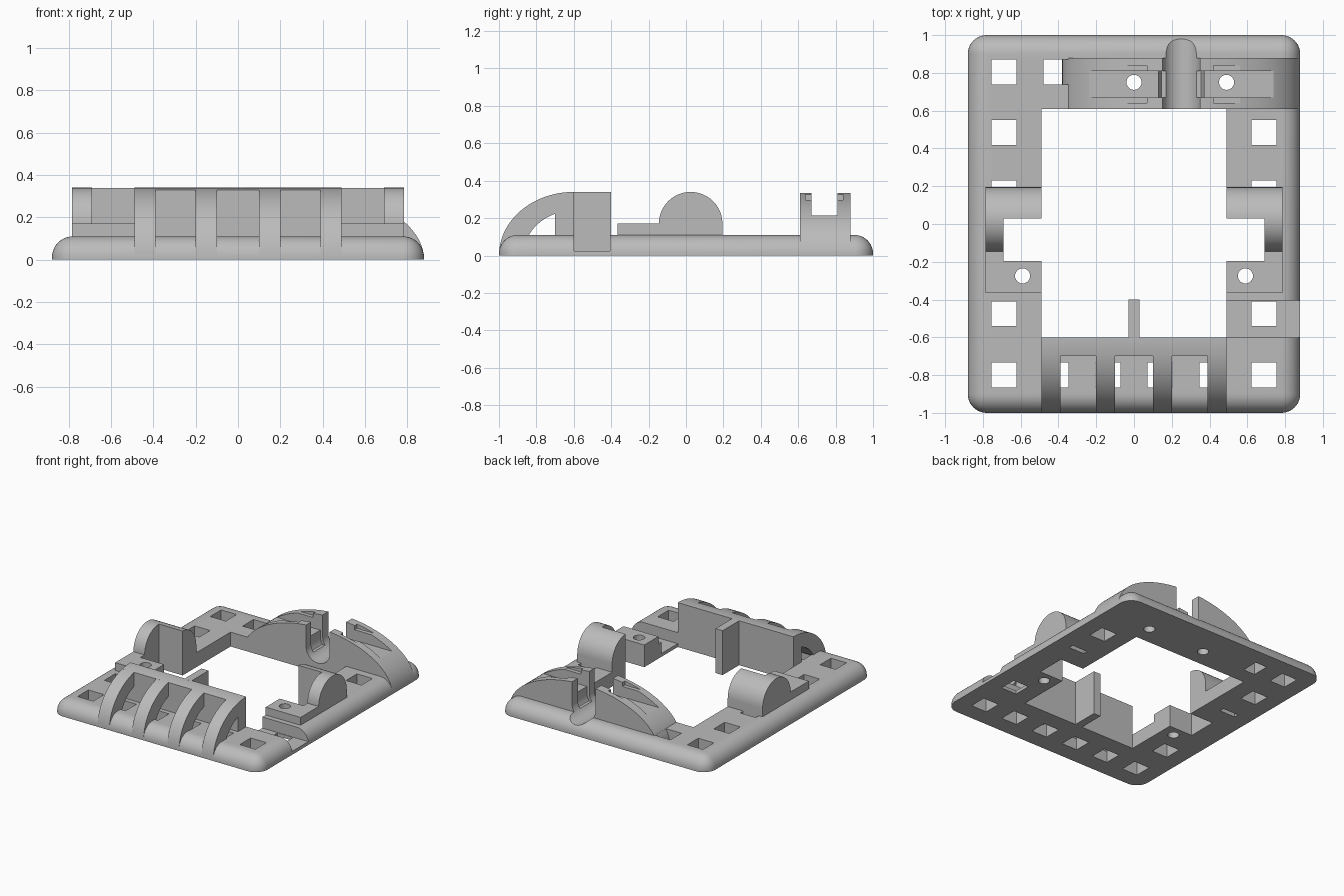
import bpy, bmesh, math
from mathutils import Vector

cube = bpy.data.objects.get("Cube")
if cube:
    bpy.data.objects.remove(cube, do_unlink=True)

grey = bpy.data.materials.new("plain grey")
grey.use_nodes = True
COLOUR = (0.5, 0.5, 0.5, 1)
grey.diffuse_color = COLOUR
grey.node_tree.nodes["Principled BSDF"].inputs["Base Color"].default_value = COLOUR


def finish(name, bm):
    bmesh.ops.recalc_face_normals(bm, faces=bm.faces)
    mesh = bpy.data.meshes.new(name)
    bm.to_mesh(mesh)
    bm.free()
    mesh.materials.append(grey)
    ob = bpy.data.objects.new(name, mesh)
    bpy.context.collection.objects.link(ob)
    return ob


def box(name, x, y, z):
    bm = bmesh.new()
    bmesh.ops.create_cube(bm, size=1)
    for v in bm.verts:
        v.co = [r[0] + (c + 0.5) * (r[1] - r[0]) for c, r in zip(v.co, (x, y, z))]
    return finish(name, bm)


def prism(name, points, axis, lo, hi):
    """Extrude an outline along x, y or z; its points use the other two axes."""
    def place(p, d):
        return {"x": (d, p[0], p[1]), "y": (p[0], d, p[1]), "z": (p[0], p[1], d)}[axis]
    bm = bmesh.new()
    face = bm.faces.new([bm.verts.new(place(p, lo)) for p in points])
    new = bmesh.ops.extrude_face_region(bm, geom=[face])["geom"]
    step = Vector(place((0, 0), hi - lo))
    bmesh.ops.translate(bm, vec=step, verts=[g for g in new if isinstance(g, bmesh.types.BMVert)])
    return finish(name, bm)


def arc(cx, cz, a, b, start, end, n=24):
    angles = [math.radians(start + (end - start) * i / n) for i in range(n + 1)]
    return [(cx + a * math.cos(t), cz + b * math.sin(t)) for t in angles]


def bolt(x, y):
    return prism("cutter", arc(x, y, 0.04, 0.04, 0, 345, 23), "z", -0.1, 0.6)


def slot(r, y0, y1):
    """Open-topped round channel for a cable."""
    outline = arc(0.25, 0.17, r, r, 180, 360) + [(0.25 + r, 0.6), (0.25 - r, 0.6)]
    return prism("cutter", outline, "y", y0, y1)


def cut(ob, cutters):
    bpy.context.view_layer.objects.active = ob
    for c in cutters:
        mod = ob.modifiers.new("cut", "BOOLEAN")
        mod.operation = "DIFFERENCE"
        mod.solver = "EXACT"
        mod.object = c
        bpy.ops.object.modifier_apply(modifier=mod.name)
        bpy.data.objects.remove(c, do_unlink=True)


def smooth(ob):
    bpy.ops.object.select_all(action="DESELECT")
    ob.select_set(True)
    bpy.context.view_layer.objects.active = ob
    bpy.ops.object.shade_smooth_by_angle(angle=math.radians(30))


THROUGH = (-0.1, 0.6)
parts = []

# Base frame with rounded rim
bm = bmesh.new()
bmesh.ops.create_cube(bm, size=1)
for v in bm.verts:
    v.co = (v.co.x * 1.76, v.co.y * 2, (v.co.z + 0.5) * 0.11)
rim = [e for e in bm.edges if max(v.co.z for v in e.verts) > 0.05]
bmesh.ops.bevel(bm, geom=rim, offset=0.1, segments=10, profile=0.5, affect="EDGES")
frame = finish("base_frame", bm)
parts.append(frame)

# Window, side notches, square holes and groove in the frame
cutters = [box("cutter", (-0.49, 0.49), (-0.6, 0.61), THROUGH),
           box("cutter", (-0.69, 0.69), (-0.195, 0.03), THROUGH),
           box("cutter", (0.489, 1), (-0.6, -0.405), (0.025, 0.6)),
           slot(0.1, 0.5, 1.1), bolt(0, 0.75), bolt(0.49, 0.75),
           bolt(0.59, -0.275), bolt(-0.59, -0.275)]
holes = [(0.1375 * i, -0.8) for i in (-5, -3, -1, 1, 3, 5)]
holes += [(s * 0.6875, y) for s in (-1, 1) for y in (0.485, 0.165, -0.475)]
holes += [(-0.6875, 0.805), (-0.4125, 0.805)]
for x, y in holes:
    cutters.append(box("cutter", (x - 0.066, x + 0.066), (y - 0.066, y + 0.066), THROUGH))
cut(frame, cutters)

# Side clips: round lug and screw block, on both sides
dome = [(-0.145, 0.0)] + arc(0.025, 0.17, 0.17, 0.17, 180, 0) + [(0.195, 0.0)]
for side, s in (("left", 1), ("right", -1)):
    def span(a, b):
        return tuple(sorted((s * a, s * b)))
    lug = prism(side + "_lug", dome, "x", *span(0.49, 0.785))
    cut(lug, [box("cutter", span(0.4, 0.69), (-0.3, 0.03), THROUGH)])
    block = box(side + "_screw_block", span(0.49, 0.785), (-0.365, -0.195), (0.03, 0.17))
    cut(block, [bolt(s * 0.59, -0.275)])
    bridge = box(side + "_block_bridge", span(0.69, 0.785), (-0.195, -0.14), (0.0, 0.17))
    parts += [lug, block, bridge]

# Front wall, its rib and four arched guards
wall = [(-0.7, 0.0)] + [p for p in arc(-0.6, 0, 0.4, 0.34, 104.48, 90, 6)] + [(-0.6, 0.0)]
parts.append(prism("front_wall", wall, "x", -0.49, 0.49))
parts.append(box("wall_rib", (-0.03, 0.03), (-0.61, -0.4), (0.0, 0.34)))
guard = arc(-0.6, 0, 0.4, 0.34, 180, 90) + [(-0.6, 0.1), (-0.7, 0.1)]
guard += arc(-0.6, 0, 0.27, 0.24, 111.7, 155, 12)
for i, x in enumerate((-0.44, -0.15, 0.15, 0.44)):
    parts.append(prism("arched_guard_%d" % (i + 1), guard, "x", x - 0.05, x + 0.05))

# Rear cable bracket with strap channel, nut pockets and cable slot
bracket = prism("cable_bracket", arc(0.25, 0, 0.63, 0.34, 180, 0, 48), "y", 0.61, 0.88)
cutters = [box("cutter", (-0.5, 1), (0.67, 0.81), (0.215, 0.6)),
           slot(0.1, 0.5, 1.1), slot(0.12, 0.67, 0.81)]
for x in (0, 0.49):
    cutters.append(box("cutter", (x - 0.07, x + 0.07), (0.64, 0.84), (0.295, 0.327)))
    cutters.append(bolt(x, 0.75))
cut(bracket, cutters)
parts.append(bracket)

for part in parts:
    smooth(part)
